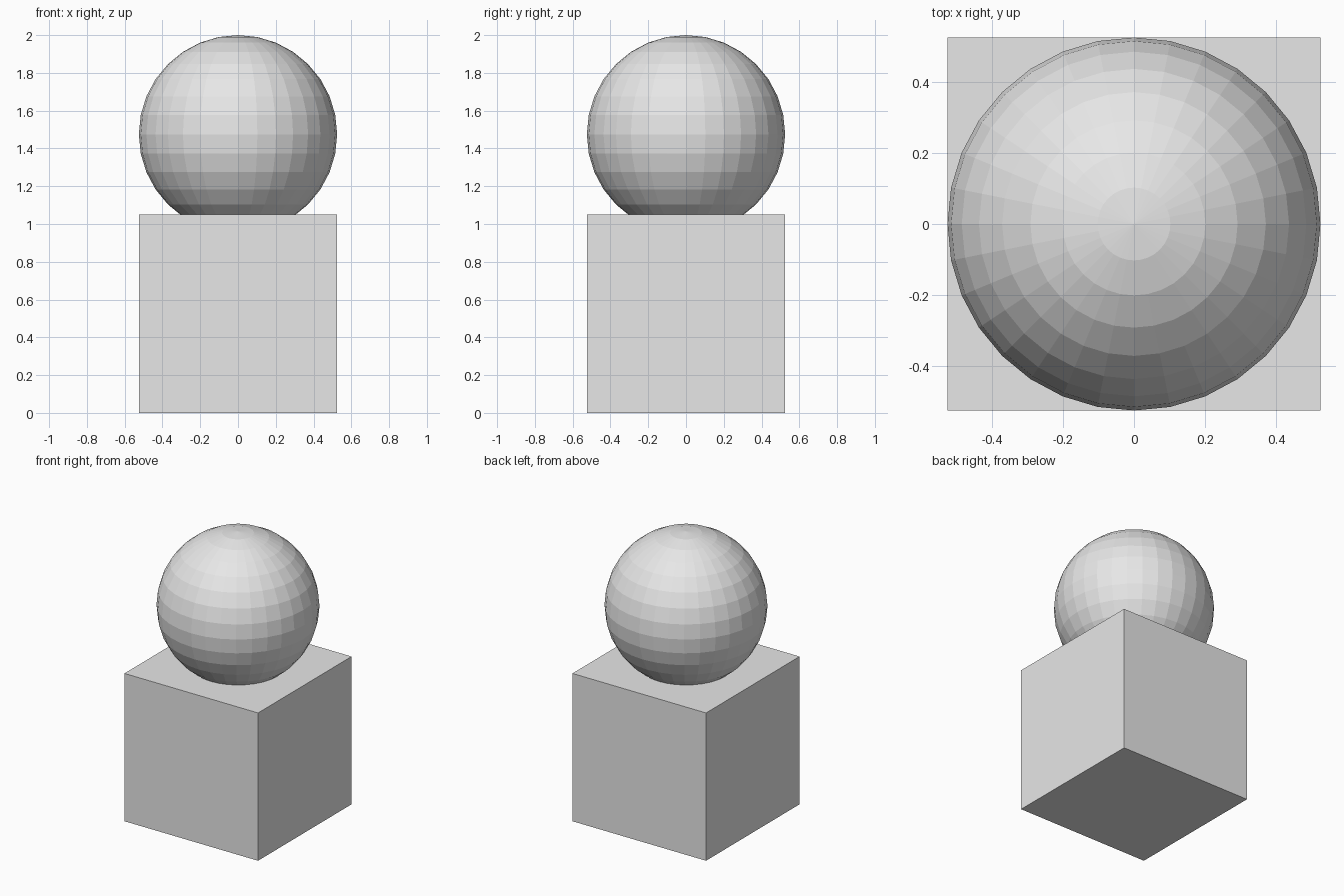
import bpy

if "Cube" in bpy.data.objects:
    bpy.data.objects.remove(bpy.data.objects["Cube"])

SIDE = 1.05      # edge length of the cube
RADIUS = 0.525   # ball radius
HEIGHT = 2.0     # overall height

grey = bpy.data.materials.new("light_grey")
grey.diffuse_color = (0.8, 0.8, 0.8, 1.0)
grey.use_nodes = True
grey.node_tree.nodes["Principled BSDF"].inputs["Base Color"].default_value = grey.diffuse_color


def finish(name):
    obj = bpy.context.object
    obj.name = name
    obj.data.name = name
    obj.data.materials.append(grey)
    return obj


# Cube standing on the ground
bpy.ops.mesh.primitive_cube_add(size=SIDE, location=(0, 0, SIDE / 2))
finish("pedestal_cube")

# Faceted ball, sunk slightly into the top of the cube
bpy.ops.mesh.primitive_uv_sphere_add(segments=32, ring_count=16, radius=RADIUS,
                                     location=(0, 0, HEIGHT - RADIUS))
finish("ball")
bpy.ops.object.shade_flat()
